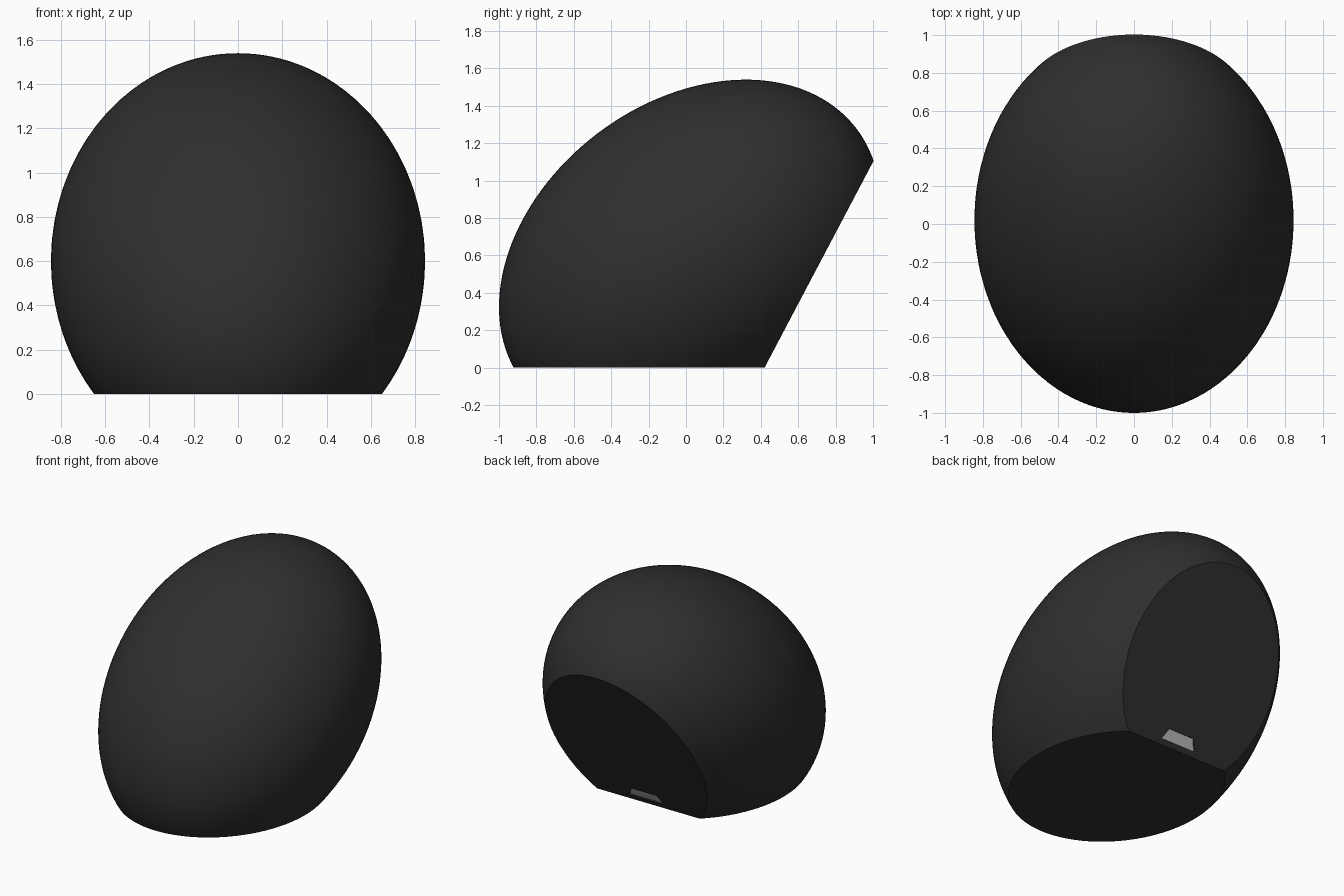
import bpy, bmesh, math
from mathutils import Matrix, Vector

if "Cube" in bpy.data.objects:
    bpy.data.objects.remove(bpy.data.objects["Cube"])


def material(name, v):
    m = bpy.data.materials.new(name)
    m.diffuse_color = (v, v, v, 1)
    m.use_nodes = True
    m.node_tree.nodes["Principled BSDF"].inputs["Base Color"].default_value = m.diffuse_color
    return m


def add_object(name, bm, mat):
    bmesh.ops.recalc_face_normals(bm, faces=bm.faces)
    me = bpy.data.meshes.new(name)
    bm.to_mesh(me)
    bm.free()
    ob = bpy.data.objects.new(name, me)
    bpy.context.collection.objects.link(ob)
    me.materials.append(mat)
    return ob


black = material("black_shell", 0.028)
grey = material("light_grey", 0.5)

# Sloping back plane: lower edge, direction up the slope, outward normal
foot = Vector((0, 0.42, 0))
up = Vector((0, 0.58, 1.10)).normalized()
out = Vector((0, up.z, -up.y))

# Tilted ellipsoid shell
bm = bmesh.new()
pose = (Matrix.Translation((0, 0.02, 0.6))
        @ Matrix.Rotation(math.radians(37.2), 4, 'X')
        @ Matrix.Diagonal((0.845, 1.12, 0.818, 1))
        @ Matrix.Rotation(math.radians(90), 4, 'X'))
bmesh.ops.create_uvsphere(bm, u_segments=96, v_segments=64, radius=1, matrix=pose)

# Slice off the flat base and the sloping back, capping each cut
for co, no in (((0, 0, 0), (0, 0, -1)), (foot, out)):
    cut = bmesh.ops.bisect_plane(bm, geom=bm.verts[:] + bm.edges[:] + bm.faces[:],
                                 plane_co=co, plane_no=no, clear_outer=True)
    rim = [g for g in cut["geom_cut"] if isinstance(g, bmesh.types.BMEdge)]
    bmesh.ops.edgeloop_fill(bm, edges=rim)
body = add_object("body", bm, black)


# Trapezoid block lying in the sloping back, between two depths
def port_block(name, d0, d1, mat):
    bm = bmesh.new()
    outline = [(-0.135, 0.04), (0.135, 0.04), (0.10, 0.115), (-0.10, 0.115)]
    rings = [[bm.verts.new(foot + up * s + out * d + Vector((x, 0, 0)))
              for x, s in outline] for d in (d0, d1)]
    bm.faces.new(rings[0])
    bm.faces.new(rings[1])
    for i in range(4):
        j = (i + 1) % 4
        bm.faces.new((rings[0][i], rings[0][j], rings[1][j], rings[1][i]))
    return add_object(name, bm, mat)


# Shallow socket recess
cutter = port_block("socket_cutter", -0.03, 0.05, black)
mod = body.modifiers.new("socket", 'BOOLEAN')
mod.object = cutter
mod.operation = 'DIFFERENCE'
mod.solver = 'EXACT'
bpy.context.view_layer.objects.active = body
body.select_set(True)
bpy.ops.object.modifier_apply(modifier=mod.name)
bpy.data.objects.remove(cutter)
bpy.ops.object.shade_smooth_by_angle(angle=math.radians(25))

# Light insert in the recess
port_block("socket_insert", -0.03, -0.008, grey)
